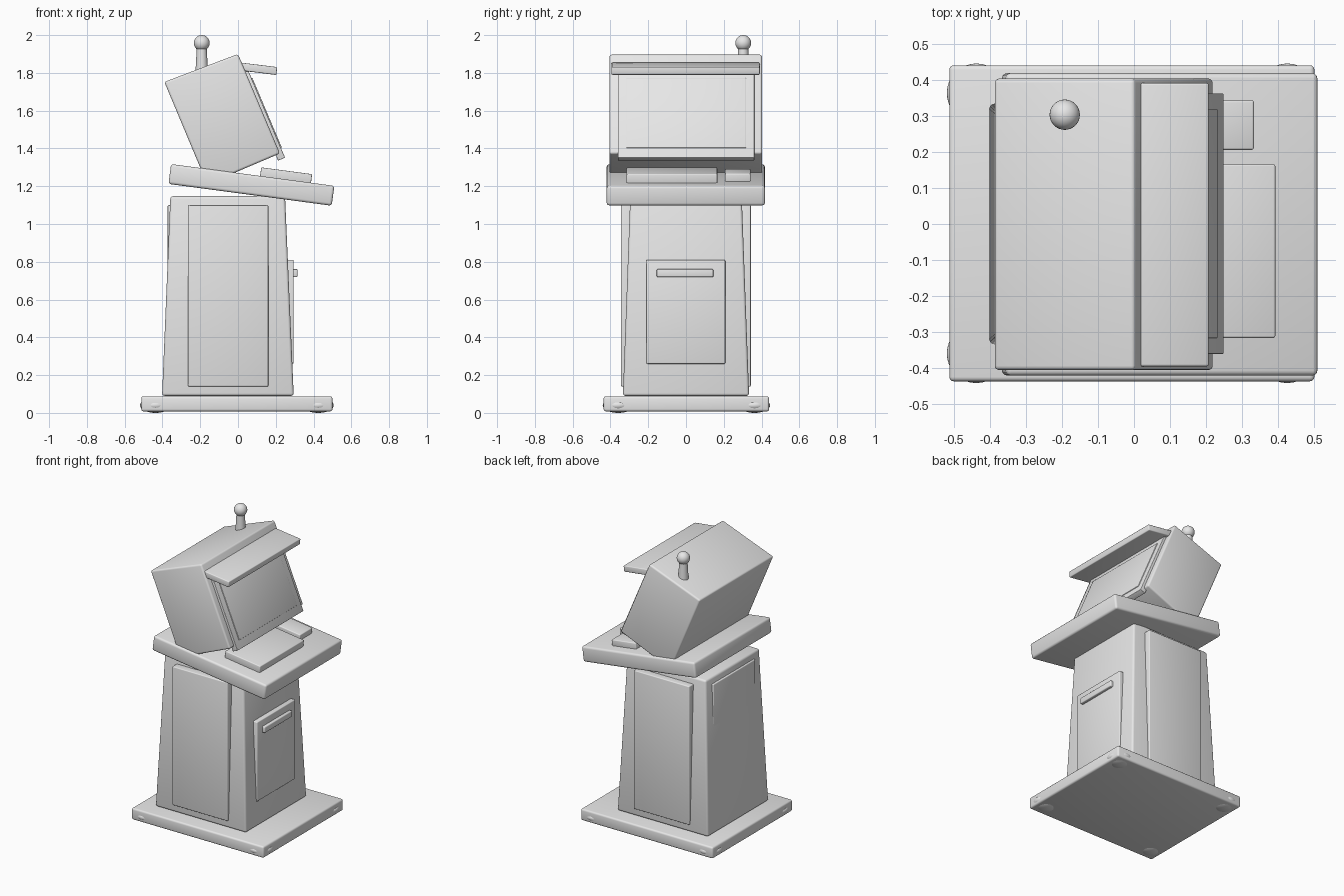
import bpy, bmesh, math
from mathutils import Matrix

cube = bpy.data.objects.get("Cube")
if cube:
    bpy.data.objects.remove(cube, do_unlink=True)

grey = bpy.data.materials.new("light_grey")
grey.use_nodes = True
COLOUR = (0.8, 0.8, 0.8, 1)
grey.diffuse_color = COLOUR
grey.node_tree.nodes["Principled BSDF"].inputs["Base Color"].default_value = COLOUR


def finish(name, bm, bevel=0.0):
    """Round the edges, then turn the bmesh into a shaded object."""
    if bevel:
        bmesh.ops.bevel(bm, geom=bm.edges[:], offset=bevel, segments=3,
                        profile=0.5, affect='EDGES', clamp_overlap=True)
    bmesh.ops.recalc_face_normals(bm, faces=bm.faces[:])
    mesh = bpy.data.meshes.new(name)
    bm.to_mesh(mesh)
    bm.free()
    mesh.materials.append(grey)
    obj = bpy.data.objects.new(name, mesh)
    bpy.context.collection.objects.link(obj)
    bpy.ops.object.select_all(action='DESELECT')
    obj.select_set(True)
    bpy.context.view_layer.objects.active = obj
    bpy.ops.object.shade_smooth_by_angle(angle=math.radians(40))
    return obj


def block(name, centre, size, tilt=0.0, bevel=0.006):
    """Rounded box, tilted about the y axis (positive lowers +x)."""
    bm = bmesh.new()
    m = (Matrix.Translation(centre) @ Matrix.Rotation(math.radians(tilt), 4, 'Y')
         @ Matrix.Diagonal((*size, 1)))
    bmesh.ops.create_cube(bm, size=1, matrix=m)
    return finish(name, bm, bevel)


def loft(name, ring_a, ring_b, bevel):
    """Solid between two matching rings of points."""
    bm = bmesh.new()
    a = [bm.verts.new(p) for p in ring_a]
    b = [bm.verts.new(p) for p in ring_b]
    bm.faces.new(a)
    bm.faces.new(b)
    for i in range(len(a)):
        j = (i + 1) % len(a)
        bm.faces.new((a[i], a[j], b[j], b[i]))
    return finish(name, bm, bevel)


def rectangle(x0, x1, y, z):
    return [(x0, -y, z), (x1, -y, z), (x1, y, z), (x0, y, z)]


# Base plate with flattened round feet
block("base_plate", (-0.006, 0.002, 0.048), (1.012, 0.876, 0.08), bevel=0.012)
for sx in (-1, 1):
    for sy in (-1, 1):
        bm = bmesh.new()
        m = (Matrix.Translation((-0.006 + sx * 0.431, 0.002 + sy * 0.361, 0.04))
             @ Matrix.Diagonal((0.082, 0.082, 0.04, 1)))
        bmesh.ops.create_uvsphere(bm, u_segments=32, v_segments=16, radius=1, matrix=m)
        finish("foot", bm)

# Tapered cabinet
loft("cabinet", rectangle(-0.402, 0.295, 0.334, 0.09),
     rectangle(-0.358, 0.249, 0.295, 1.147), 0.014)

# Upright panels on the cabinet
for side, y in (("right", -0.312), ("left", 0.31)):
    block(side + "_side_panel", (-0.052, y, 0.62), (0.425, 0.066, 0.96))
block("rear_panel", (-0.34, 0, 0.62), (0.064, 0.46, 0.96))
block("access_door", (0.265, -0.001, 0.535), (0.06, 0.418, 0.55))
block("door_handle", (0.295, -0.005, 0.74), (0.04, 0.30, 0.042))

# Sloping control deck and its raised pads
TILT = 7.6
block("control_deck", (0.071, -0.001, 1.207), (0.872, 0.838, 0.106), TILT, 0.014)
block("large_pad", (0.254, -0.075, 1.254), (0.272, 0.482, 0.056), TILT)
block("small_button", (0.237, 0.274, 1.253), (0.187, 0.137, 0.052), TILT)

# Monitor housing
profile = [(-0.39, 1.752), (0.0, 1.9), (0.222, 1.373), (-0.163, 1.21)]
loft("monitor_housing", [(x, -0.405, z) for x, z in profile],
     [(x, 0.403, z) for x, z in profile], 0.012)

# Bezel and screen lie along the housing's leaning front
LEAN = -22.9
lean = math.radians(22.9)


def on_front(name, low, high, width, out, depth):
    """Plate between two heights, standing out from the leaning front."""
    mid = (low + high) / 2
    x = (1.9 - mid) * math.tan(lean)
    d = out - depth / 2
    centre = (x + d * math.cos(lean), 0.001, mid + d * math.sin(lean))
    block(name, centre, (depth, width, (high - low) / math.cos(lean)), LEAN, 0.003)


on_front("screen_bezel", 1.345, 1.82, 0.722, 0.016, 0.04)
on_front("screen", 1.395, 1.765, 0.634, 0.021, 0.02)

# Visor over the screen
block("visor", (0.107, -0.002, 1.822), (0.198, 0.785, 0.042), 7)

# Lever with ball tip on the roof
bm = bmesh.new()
bmesh.ops.create_cone(bm, cap_ends=True, segments=32, radius1=0.034, radius2=0.026,
                      depth=0.15, matrix=Matrix.Translation((-0.192, 0.303, 1.865)))
finish("lever_stem", bm)
bm = bmesh.new()
bmesh.ops.create_uvsphere(bm, u_segments=32, v_segments=16, radius=0.042,
                          matrix=Matrix.Translation((-0.192, 0.303, 1.958)))
finish("lever_ball", bm)
